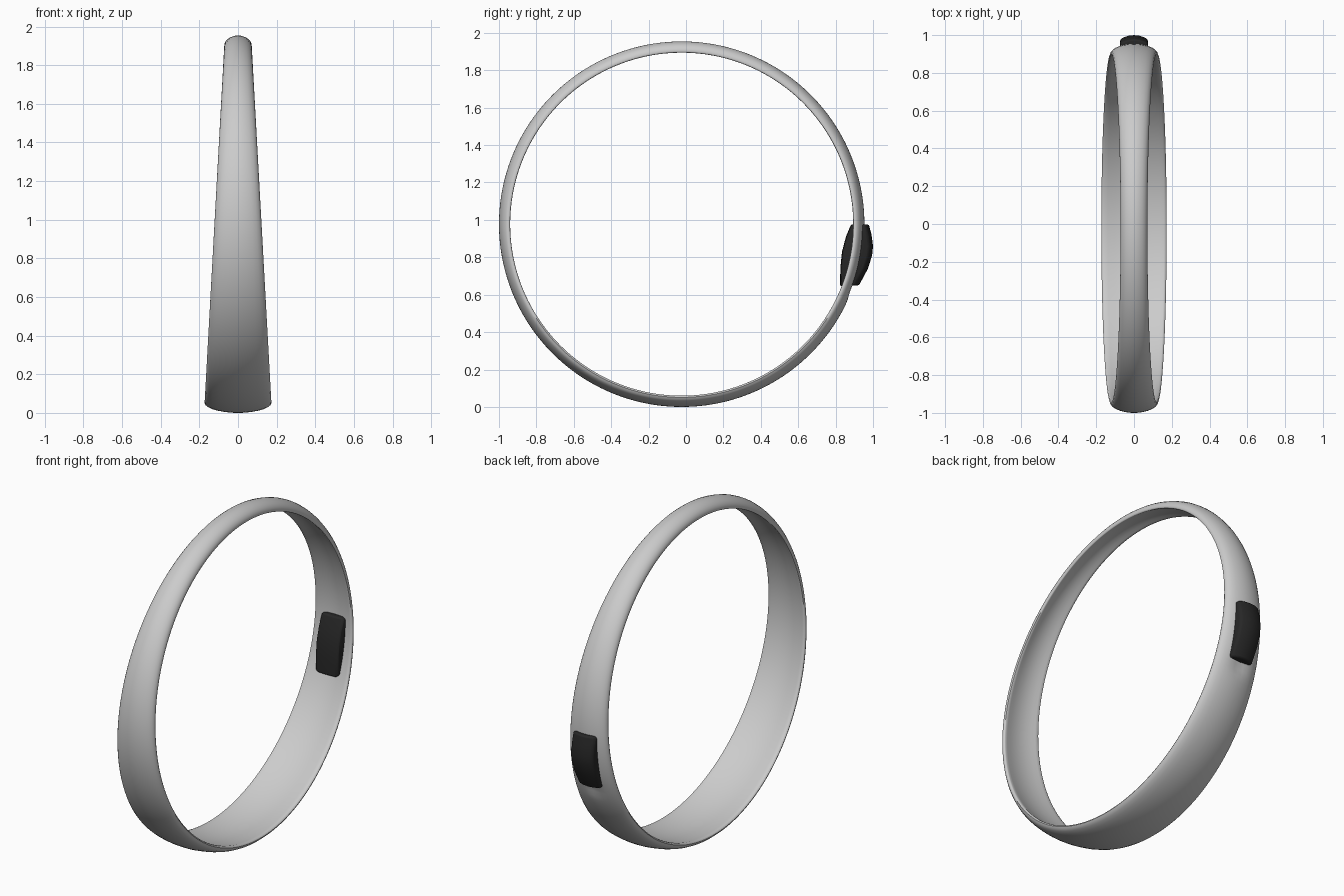
import bpy, bmesh, math
from mathutils import Vector

if "Cube" in bpy.data.objects:
    bpy.data.objects.remove(bpy.data.objects["Cube"])

CY, CZ = -0.023, 0.977


def finish(bm, name, angle):
    bmesh.ops.recalc_face_normals(bm, faces=bm.faces)
    me = bpy.data.meshes.new(name)
    bm.to_mesh(me)
    bm.free()
    ob = bpy.data.objects.new(name, me)
    bpy.context.collection.objects.link(ob)
    bpy.ops.object.select_all(action='DESELECT')
    ob.select_set(True)
    bpy.context.view_layer.objects.active = ob
    bpy.ops.object.shade_smooth_by_angle(angle=math.radians(angle))
    return ob


# Tapered ring band: half section as (width fraction, radius), mirrored
outer = [(0, .977), (.2, .976), (.4, .972), (.6, .966), (.78, .957), (.9, .947), (.97, .937)]
inner = [(1, .926), (.975, .919), (.92, .917), (.8, .920), (.6, .926), (.3, .932), (0, .934)]
half = outer + inner
section = half + [(-u, r) for u, r in reversed(half[1:-1])]
N, M = 192, len(section)
bm = bmesh.new()
rings = []
for i in range(N):
    a = 2 * math.pi * i / N
    s, c = math.sin(a), math.cos(a)
    w = 0.122 - 0.051 * s          # wide at the bottom, narrow at the top
    da = (math.atan2(s, c) + math.radians(21)) / 0.045
    loop = []
    for u, r in section:
        if r > 0.935:              # small dish below the module
            r -= 0.014 * math.exp(-da * da - (u * w / 0.045) ** 2)
        loop.append(bm.verts.new((u * w, CY + r * c, CZ + r * s)))
    rings.append(loop)
for i in range(N):
    p, q = rings[i], rings[(i + 1) % N]
    for j in range(M):
        k = (j + 1) % M
        bm.faces.new((p[j], p[k], q[k], q[j]))
finish(bm, "ring_band", 50)

# Dark module passing through the band: side profile lofted across x
front = [(.978, .975), (.992, .92), (1.0, .86), (.995, .81), (.973, .74), (.925, .65)]
back = [(.824, .645), (.825, .74), (.834, .83), (.855, .91), (.882, .975)]
bm = bmesh.new()
loops = []
W = 0.074
for t in (-1, -.93, -.75, -.4, 0, .4, .75, .93, 1):
    t2 = abs(t) ** 2
    end = 0.93 if abs(t) == 1 else (0.98 if abs(t) > .9 else 1)
    loop = []
    for y, z in front:
        loop.append(bm.verts.new((t * W, y - 0.022 * t2 - (0.01 if abs(t) == 1 else 0), .81 + (z - .81) * end)))
    for y, z in back:
        loop.append(bm.verts.new((t * W, y + 0.006 * t2 + (0.006 if abs(t) == 1 else 0), .81 + (z - .81) * end)))
    loops.append(loop)
K = len(loops[0])
for p, q in zip(loops, loops[1:]):
    for j in range(K):
        k = (j + 1) % K
        bm.faces.new((p[j], p[k], q[k], q[j]))
bm.faces.new(loops[0])
bm.faces.new(loops[-1])
module = finish(bm, "dark_module", 40)
bev = module.modifiers.new("soft_edges", 'BEVEL')
bev.width = 0.008
bev.segments = 3
bev.limit_method = 'ANGLE'
bev.angle_limit = math.radians(40)
mat = bpy.data.materials.new("dark")
mat.diffuse_color = (0.02, 0.02, 0.02, 1)
mat.use_nodes = True
mat.node_tree.nodes["Principled BSDF"].inputs["Base Color"].default_value = mat.diffuse_color
module.data.materials.append(mat)
